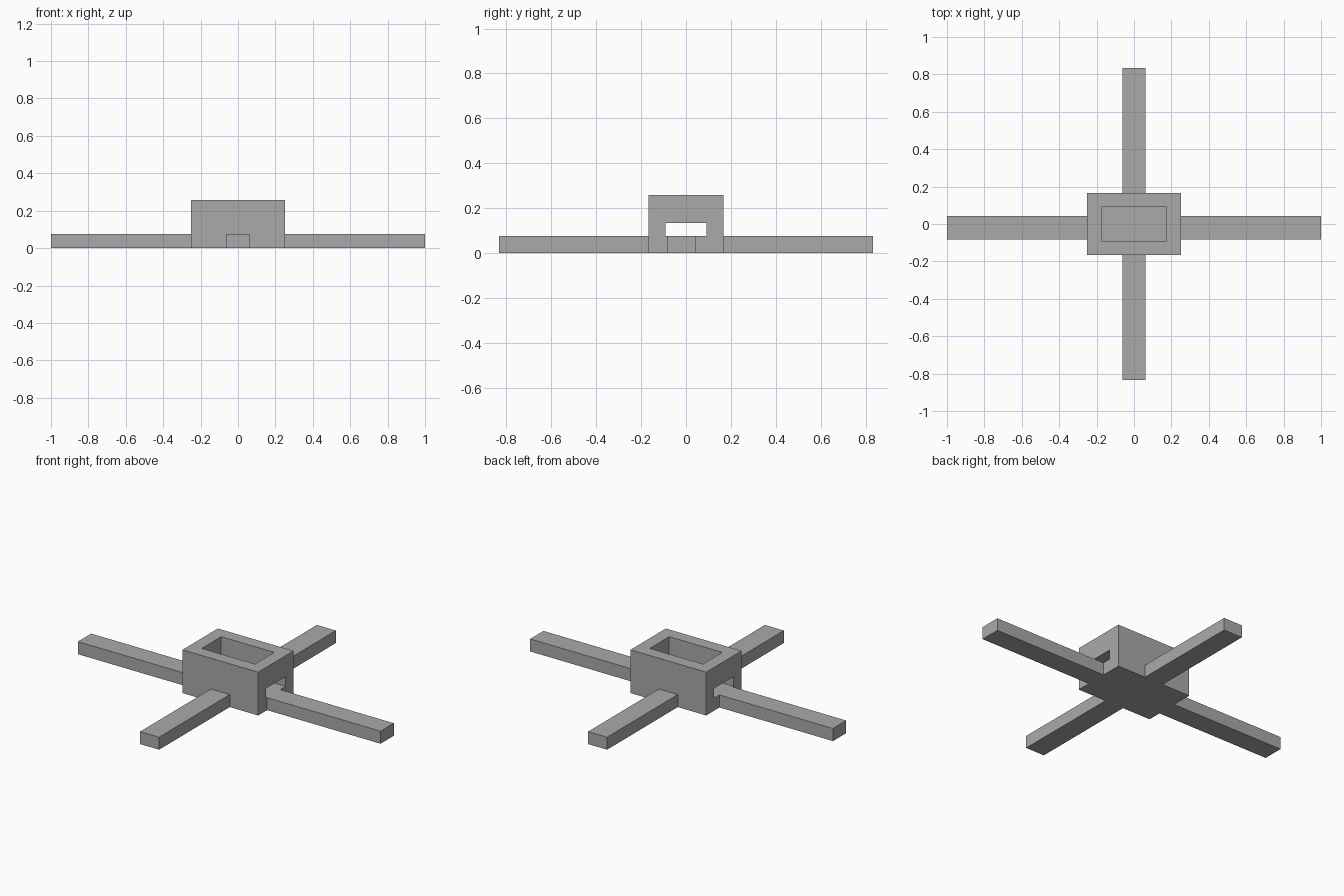
import bpy

old = bpy.data.objects.get("Cube")
if old:
    bpy.data.objects.remove(old, do_unlink=True)

# One plain grey for everything
grey = bpy.data.materials.new("plain grey")
grey.use_nodes = True
colour = (0.4, 0.4, 0.4, 1)
grey.diffuse_color = colour
grey.node_tree.nodes["Principled BSDF"].inputs["Base Color"].default_value = colour


def box(name, x, y, z):
    """Box between the (low, high) limits on each axis."""
    spans = (x, y, z)
    bpy.ops.mesh.primitive_cube_add(size=1)
    ob = bpy.context.object
    ob.name = ob.data.name = name
    for v in ob.data.vertices:
        v.co = [lo + (c + 0.5) * (hi - lo) for c, (lo, hi) in zip(v.co, spans)]
    ob.data.materials.append(grey)
    return ob


def cut(target, cutter):
    """Subtract the cutter from the target, then discard it."""
    mod = target.modifiers.new("cut", 'BOOLEAN')
    mod.operation = 'DIFFERENCE'
    mod.solver = 'EXACT'
    mod.object = cutter
    bpy.context.view_layer.objects.active = target
    bpy.ops.object.modifier_apply(modifier=mod.name)
    bpy.data.objects.remove(cutter, do_unlink=True)


HX, HY, TOP = 0.25, 0.1667, 0.2583   # housing half sizes and height
FLOOR = 0.075                        # arm height and pocket floor
WELL = 0.0917                        # half width of pocket and slot

# Central housing with an open pocket and a slot through both ends
housing = box("housing", (-HX, HX), (-HY, HY), (0, TOP))
cut(housing, box("pocket_cutter", (-0.175, 0.175), (-WELL, WELL), (FLOOR, 0.4)))
cut(housing, box("slot_cutter", (-0.4, 0.4), (-WELL, WELL), (FLOOR, 0.1333)))

# Side arms, set slightly toward the front
side = (-0.0833, 0.0417)
box("left_arm", (HX, 1), side, (0, FLOOR))
box("right_arm", (-1, -HX), side, (0, FLOOR))

# Front and back arms
middle = (-0.0625, 0.0625)
box("front_arm", middle, (-0.8333, -HY), (0, FLOOR))
box("back_arm", middle, (HY, 0.8333), (0, FLOOR))
